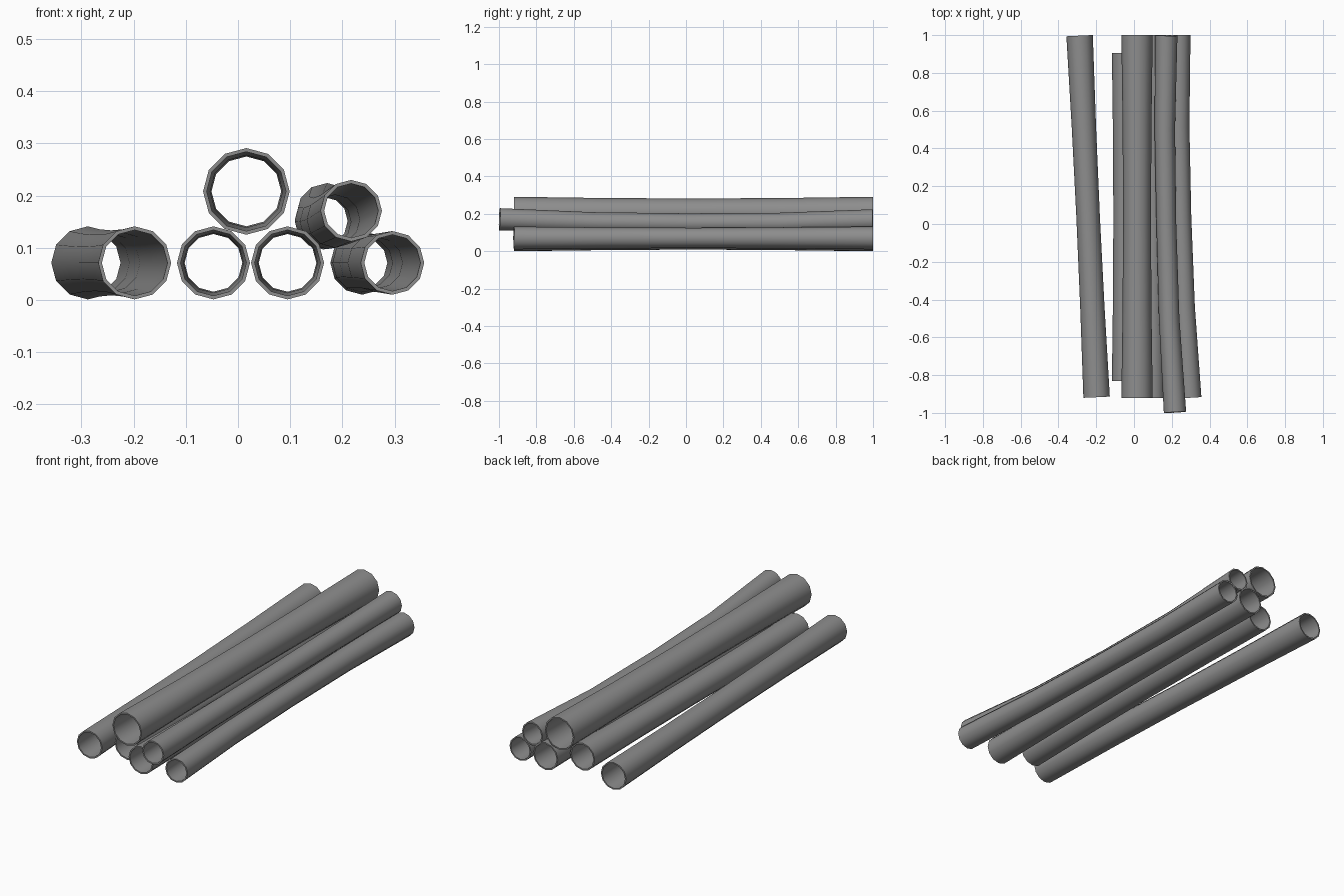
import bpy
import bmesh
import math
from mathutils import Vector

if "Cube" in bpy.data.objects:
    bpy.data.objects.remove(bpy.data.objects["Cube"])

SIDES = 12
WALL = 0.007
STEPS = [0, 0.25, 0.5, 0.75, 1]         # ring positions along a pipe
SCALE = [1, 0.92, 0.89, 0.92, 1]        # slim waist, flared ends
BEND = [0, 0.85, 1, 0.85, 0]            # how far each ring follows the sag

dark_metal = bpy.data.materials.new("dark_metal")
dark_metal.diffuse_color = (0.27, 0.27, 0.27, 1)
dark_metal.use_nodes = True
dark_metal.node_tree.nodes["Principled BSDF"].inputs["Base Color"].default_value = dark_metal.diffuse_color


def pipe(name, front, back, radius, bend=(0, 0, 0)):
    """Hollow, slightly waisted pipe running from front to back."""
    front, back, bend = Vector(front), Vector(back), Vector(bend)
    centres = [front.lerp(back, t) + bend * b for t, b in zip(STEPS, BEND)]
    bm = bmesh.new()

    def ring(i, r):
        tangent = (centres[min(i + 1, 4)] - centres[max(i - 1, 0)]).normalized()
        side = tangent.cross(Vector((0, 0, 1))).normalized()
        up = side.cross(tangent)
        angles = [2 * math.pi * k / SIDES for k in range(SIDES)]
        return [bm.verts.new(centres[i] + r * (math.cos(a) * side + math.sin(a) * up))
                for a in angles]

    # outer skin forward, inner skin back, closed by the end rims
    rings = [ring(i, radius * SCALE[i]) for i in range(5)]
    rings += [ring(i, radius * SCALE[i] - WALL) for i in reversed(range(5))]
    for j, a in enumerate(rings):
        b = rings[(j + 1) % len(rings)]
        for k in range(SIDES):
            n = (k + 1) % SIDES
            bm.faces.new((a[k], a[n], b[n], b[k]))
    bmesh.ops.recalc_face_normals(bm, faces=bm.faces)

    mesh = bpy.data.meshes.new(name)
    bm.to_mesh(mesh)
    bm.free()
    mesh.materials.append(dark_metal)
    obj = bpy.data.objects.new(name, mesh)
    bpy.context.collection.objects.link(obj)
    bpy.ops.object.select_all(action='DESELECT')
    obj.select_set(True)
    bpy.context.view_layer.objects.active = obj
    bpy.ops.object.shade_smooth_by_angle(angle=math.radians(40))


# bottom row
pipe("loose_left_pipe", (-0.198, -0.917, 0.071), (-0.288, 0.997, 0.071), 0.07)
pipe("short_base_pipe", (-0.047, -0.83, 0.071), (-0.047, 0.905, 0.071), 0.07)
pipe("middle_base_pipe", (0.095, -0.92, 0.071), (0.095, 1.0, 0.071), 0.07)
pipe("right_base_pipe", (0.296, -0.92, 0.071), (0.238, 1.0, 0.071), 0.061,
     (-0.018, 0, 0))

# stacked on top
pipe("large_top_pipe", (0.016, -0.92, 0.208), (0.016, 1.0, 0.208), 0.083)
pipe("thin_top_pipe", (0.217, -0.997, 0.171), (0.171, 0.998, 0.165), 0.059,
     (-0.023, 0, -0.018))
